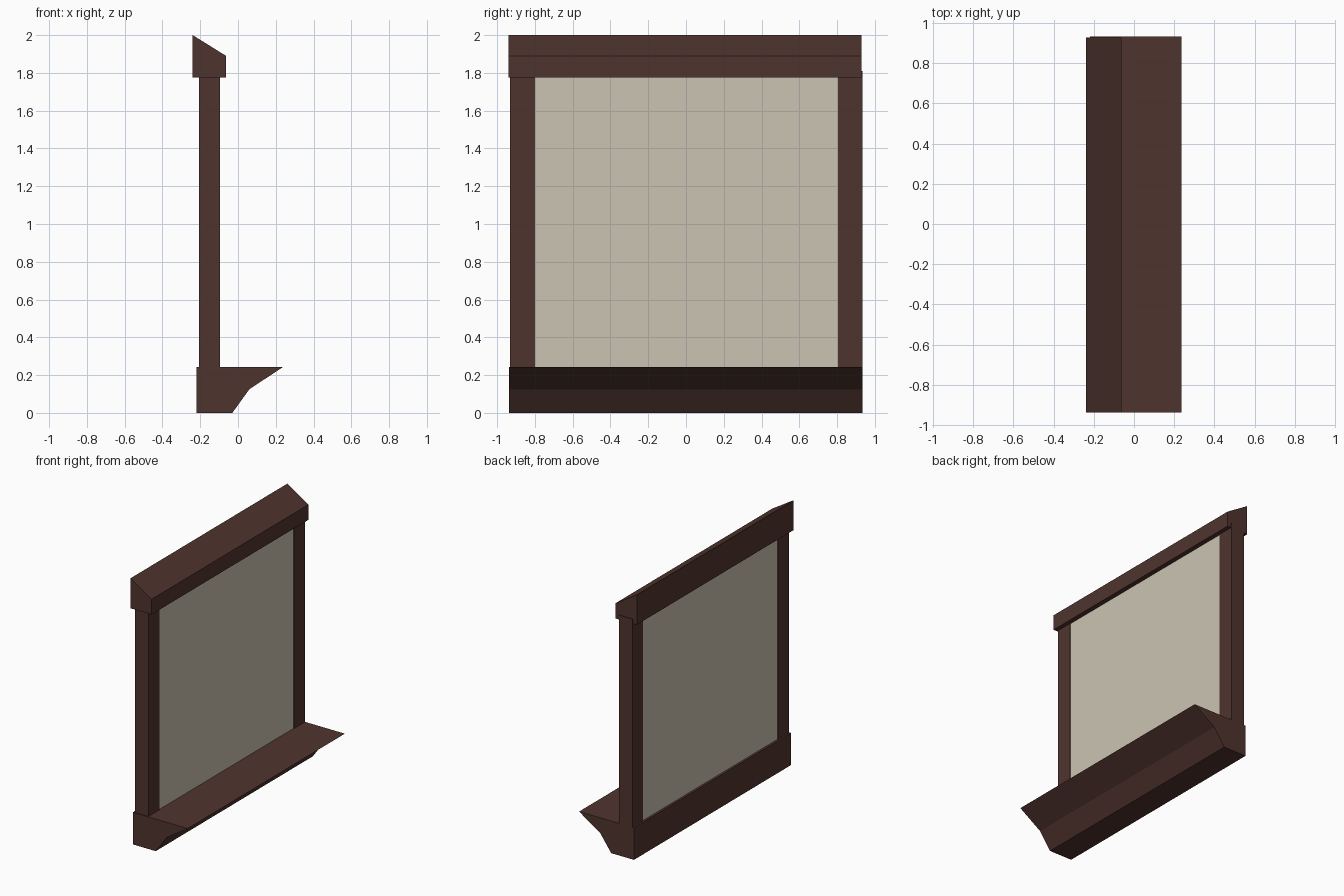
import bpy
import bmesh

cube = bpy.data.objects.get("Cube")
if cube:
    bpy.data.objects.remove(cube, do_unlink=True)


def make_material(name, color):
    mat = bpy.data.materials.new(name)
    mat.use_nodes = True
    mat.diffuse_color = color
    mat.node_tree.nodes["Principled BSDF"].inputs["Base Color"].default_value = color
    return mat


wood = make_material("dark_brown_wood", (0.078, 0.034, 0.027, 1))
cream = make_material("cream_pane", (0.597, 0.552, 0.451, 1))


def extrude_profile(name, profile, y0, y1, mat):
    """Extrude an (x, z) outline from y0 to y1."""
    bm = bmesh.new()
    face = bm.faces.new([bm.verts.new((x, y0, z)) for x, z in profile])
    ext = bmesh.ops.extrude_face_region(bm, geom=[face])
    moved = [v for v in ext["geom"] if isinstance(v, bmesh.types.BMVert)]
    bmesh.ops.translate(bm, verts=moved, vec=(0, y1 - y0, 0))
    bmesh.ops.recalc_face_normals(bm, faces=bm.faces)
    mesh = bpy.data.meshes.new(name)
    bm.to_mesh(mesh)
    bm.free()
    mesh.materials.append(mat)
    obj = bpy.data.objects.new(name, mesh)
    bpy.context.collection.objects.link(obj)
    return obj


def rect(x0, x1, z0, z1):
    return [(x0, z0), (x1, z0), (x1, z1), (x0, z1)]


# Sill with its stepped, overhanging underside
extrude_profile("window_sill",
                [(-0.22, 0), (-0.03, 0), (0.06, 0.125), (0.237, 0.242), (-0.22, 0.242)],
                -0.937, 0.934, wood)

# Sloped head rail
extrude_profile("head_rail",
                [(-0.24, 1.775), (-0.063, 1.775), (-0.063, 1.89), (-0.24, 2.0)],
                -0.939, 0.929, wood)

# Side posts, tucked into the sill and the head rail
for name, y0, y1 in (("front_post", -0.931, -0.80), ("back_post", 0.805, 0.934)):
    extrude_profile(name, rect(-0.207, -0.095, 0.2, 1.81), y0, y1, wood)

# Pane filling the opening, almost flush with the posts
extrude_profile("window_pane", rect(-0.203, -0.099, 0.22, 1.79), -0.805, 0.81, cream)
